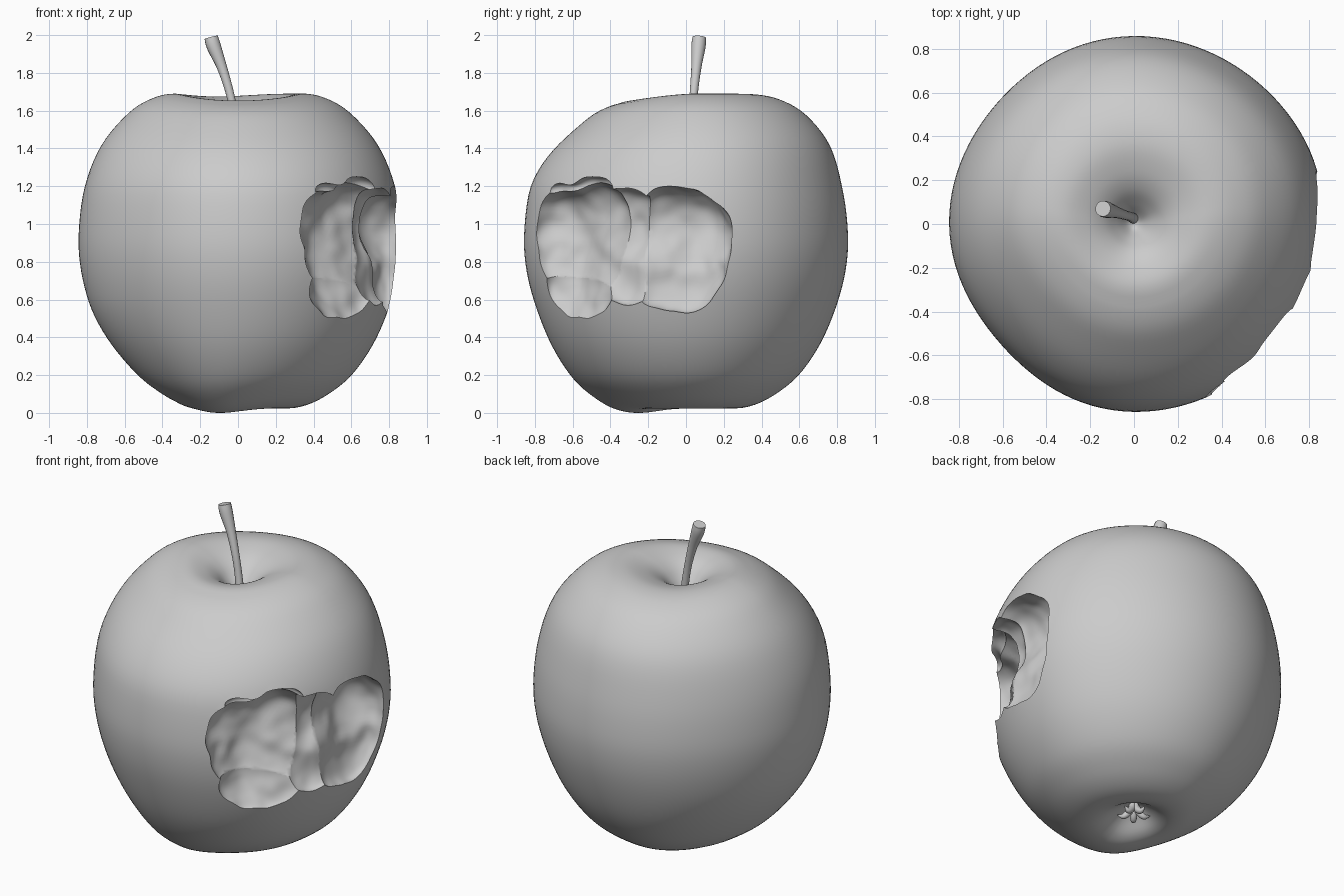
import bpy, bmesh, math
from mathutils import Vector, Matrix, noise

if "Cube" in bpy.data.objects:
    bpy.data.objects.remove(bpy.data.objects["Cube"])

SEG, SUB = 112, 5


def link_mesh(name, bm):
    mesh = bpy.data.meshes.new(name)
    bm.to_mesh(mesh)
    bm.free()
    ob = bpy.data.objects.new(name, mesh)
    bpy.context.collection.objects.link(ob)
    return ob


def activate(ob):
    bpy.ops.object.select_all(action='DESELECT')
    ob.select_set(True)
    bpy.context.view_layer.objects.active = ob


def smoothstep(a, b, v):
    t = min(max((v - a) / (b - a), 0), 1)
    return t * t * (3 - 2 * t)


def catmull(points, sub):
    pts = [Vector(p) for p in points]
    out = []
    for i in range(len(pts) - 1):
        p0, p1, p2 = pts[max(i - 1, 0)], pts[i], pts[i + 1]
        p3 = pts[min(i + 2, len(pts) - 1)]
        for k in range(sub):
            t = k / sub
            out.append(0.5 * (2 * p1 + (p2 - p0) * t
                              + (2 * p0 - 5 * p1 + 4 * p2 - p3) * t * t
                              + (3 * p1 - p0 - 3 * p2 + p3) * t ** 3))
    return out + [pts[-1]]


# Apple profile (radius, height) from the stem hollow round to the base hollow
PROFILE = [(0, 1.47), (0.03, 1.485), (0.08, 1.55), (0.14, 1.615), (0.22, 1.662),
           (0.33, 1.69), (0.45, 1.668), (0.58, 1.59), (0.725, 1.42), (0.815, 1.2),
           (0.848, 0.95), (0.835, 0.75), (0.782, 0.55), (0.70, 0.36), (0.59, 0.2),
           (0.47, 0.1), (0.36, 0.043), (0.26, 0.024), (0.18, 0.04), (0.1, 0.09),
           (0.04, 0.125), (0, 0.13)]


def lobe(a, degrees, power):
    return max(math.cos(a - math.radians(degrees)), 0) ** power


def body_point(r, z, a):
    """Lopsided revolve: crown leans back, left base tucks in, one low lobe."""
    top = smoothstep(1.15, 1.62, z)
    low = 1 - smoothstep(0.05, 0.6, z)
    rim = min(r / 0.4, 1)
    # slightly five-sided outline
    r *= 1 + 0.025 * lobe(a, 15, 8) - 0.04 * lobe(a, 222, 8) - 0.022 * lobe(a, 137, 8)
    x = r * math.cos(a) + 0.07 * low * rim * lobe(a, 180, 1)
    y = r * math.sin(a) * 1.012 + 0.05 * top * rim
    z -= 0.045 * top * rim * lobe(a, 270, 1.5) + 0.018 * top * rim * lobe(a, 110, 4)
    z -= 0.036 * low * rim * lobe(a, 245, 4)
    return Vector((x, y, z))


def make_body():
    bm = bmesh.new()
    prof = catmull(PROFILE, SUB)
    first = bm.verts.new(body_point(0, prof[0].y, 0))
    last = bm.verts.new(body_point(0, prof[-1].y, 0))
    rings = [[bm.verts.new(body_point(p.x, p.y, math.tau * i / SEG))
              for i in range(SEG)] for p in prof[1:-1]]
    for i in range(SEG):
        j = (i + 1) % SEG
        bm.faces.new((first, rings[0][i], rings[0][j]))
        bm.faces.new((last, rings[-1][j], rings[-1][i]))
        for a, b in zip(rings, rings[1:]):
            bm.faces.new((a[i], b[i], b[j], a[j]))
    bmesh.ops.recalc_face_normals(bm, faces=bm.faces)
    return link_mesh("apple_body", bm)


def make_bite(azimuth, z, depth, width, height, radius=0.80):
    """Rough rounded block facing outward, deepest near its top."""
    bm = bmesh.new()
    bmesh.ops.create_icosphere(bm, subdivisions=5, radius=1)
    p = 2.3
    turn = Matrix.Rotation(math.radians(azimuth), 3, 'Z')
    for v in bm.verts:
        n = v.co.normalized()
        d = n / sum(abs(c) ** p for c in n) ** (1 / p)
        reach = 0.3 if d.x > 0 else depth * (1 + 0.35 * d.z)
        co = Vector((d.x * reach, d.y * width, d.z * height))
        co = turn @ (co + Vector((radius, 0, 0))) + Vector((0, 0, z))
        rough = 0.045 * noise.noise(co * 4.5) + 0.01 * noise.noise(co * 12)
        v.co = co + turn @ n * rough
    ob = link_mesh("bite_cutter", bm)
    ob.hide_render = True
    return ob


def tube(name, points, radii, resolution=6):
    """Tapered round tube through the points."""
    curve = bpy.data.curves.new(name, 'CURVE')
    curve.dimensions = '3D'
    curve.bevel_depth = 1
    curve.bevel_resolution = resolution
    curve.use_fill_caps = True
    sp = curve.splines.new('POLY')
    path = catmull(points, 6)
    rads = catmull([(r, 0) for r in radii], 6)
    sp.points.add(len(path) - 1)
    for pt, co, r in zip(sp.points, path, rads):
        pt.co = (*co, 1)
        pt.radius = r.x
    ob = bpy.data.objects.new(name, curve)
    bpy.context.collection.objects.link(ob)
    activate(ob)
    bpy.ops.object.convert(target='MESH')
    bpy.ops.object.shade_smooth_by_angle(angle=math.radians(40))


# Body with two overlapping bites, a bridging scoop and smaller tooth marks
body = make_body()
BITES = [(-43, 0.92, 0.17, 0.36, 0.29), (-3, 0.87, 0.15, 0.29, 0.33),
         (-46, 0.66, 0.09, 0.24, 0.16), (-44, 1.17, 0.06, 0.22, 0.07),
         (-23, 0.89, 0.12, 0.22, 0.30)]
for spec in BITES:
    cutter = make_bite(*spec)
    activate(body)
    mod = body.modifiers.new("bite", 'BOOLEAN')
    mod.operation = 'DIFFERENCE'
    mod.solver = 'EXACT'
    mod.object = cutter
    bpy.ops.object.modifier_apply(modifier=mod.name)
    bpy.data.objects.remove(cutter, do_unlink=True)
activate(body)
bpy.ops.object.shade_smooth_by_angle(angle=math.radians(50))

# Stem, leaning left and flaring at its cut end
tube("stem", [(0.0, 0.025, 1.44), (-0.02, 0.035, 1.58), (-0.045, 0.042, 1.7),
              (-0.085, 0.055, 1.83), (-0.128, 0.066, 1.94), (-0.142, 0.07, 1.988)],
     [0.026, 0.022, 0.022, 0.027, 0.038, 0.036])

# Dried blossom end: five curled sepals in the base hollow
for i in range(5):
    a = math.tau * i / 5 + 0.3
    ring = [(0.01, 0.14), (0.025, 0.095), (0.06, 0.065), (0.095, 0.078)]
    tube("sepal", [(r * math.cos(a), r * math.sin(a), z) for r, z in ring],
         [0.016, 0.02, 0.017, 0.003], 3)
